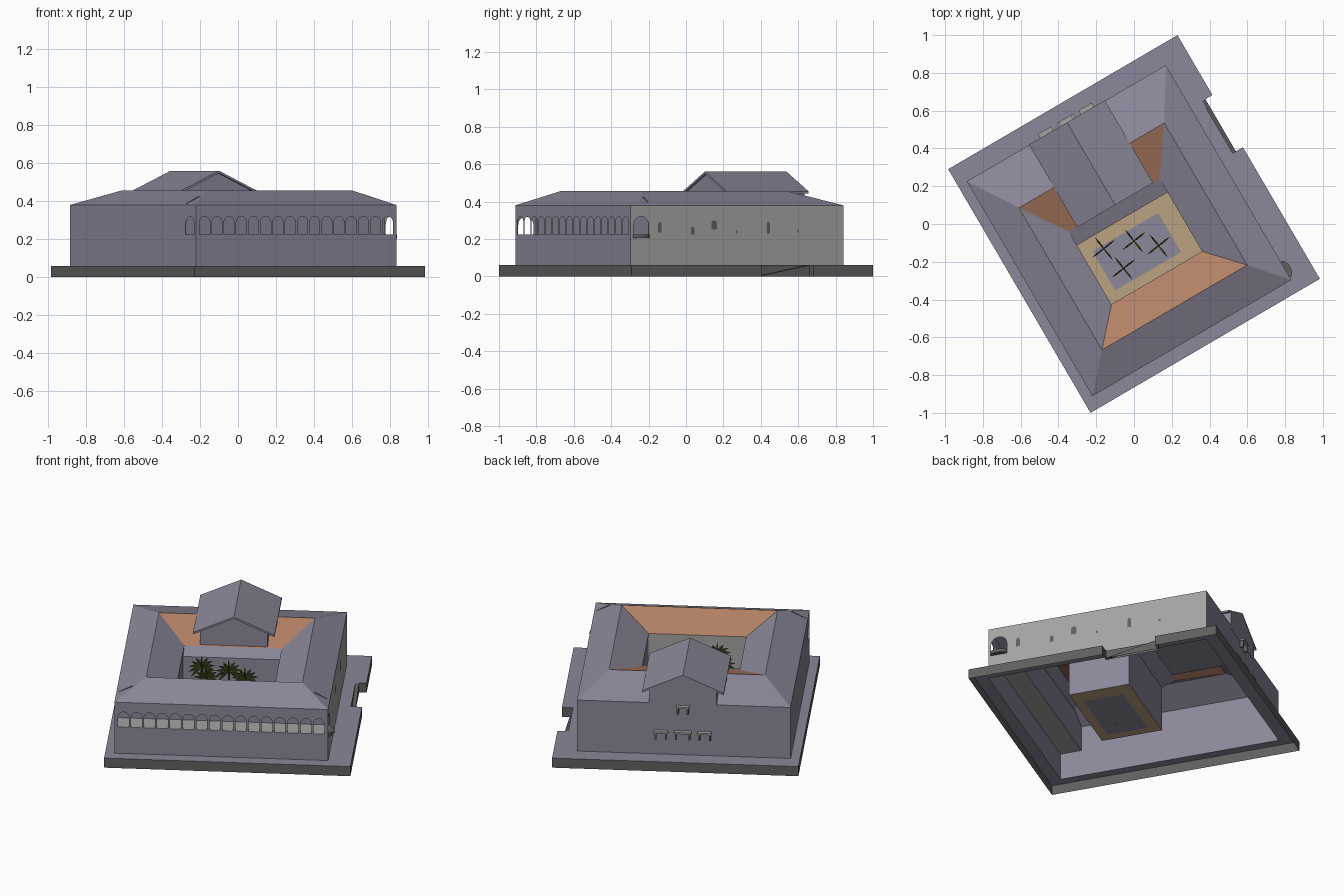
import bpy, bmesh, math
from mathutils import Matrix, Vector

if "Cube" in bpy.data.objects:
    bpy.data.objects.remove(bpy.data.objects["Cube"])

ROT = Matrix.Rotation(math.radians(30.3), 4, 'Z')   # the whole building is turned on plan

def mat(name, r, g, b):
    m = bpy.data.materials.new(name)
    m.diffuse_color = (r, g, b, 1)
    m.use_nodes = True
    m.node_tree.nodes["Principled BSDF"].inputs["Base Color"].default_value = m.diffuse_color
    return m

LAV = mat("lavender_render", 0.26, 0.245, 0.32)
STONE = mat("light_stone", 0.37, 0.37, 0.365)
DARK = mat("dark_plinth", 0.115, 0.115, 0.115)
TILE = mat("terracotta", 0.45, 0.215, 0.13)
TAN = mat("sand_paving", 0.50, 0.37, 0.22)
LEAF = mat("palm_green", 0.05, 0.08, 0.01)

def finish(name, bm, mats):
    me = bpy.data.meshes.new(name)
    bm.transform(ROT)
    bm.to_mesh(me)
    bm.free()
    for m in mats:
        me.materials.append(m)
    ob = bpy.data.objects.new(name, me)
    bpy.context.collection.objects.link(ob)
    return ob

def faces(name, polys, *mats, idx=None):
    bm = bmesh.new()
    for i, p in enumerate(polys):
        f = bm.faces.new([bm.verts.new(q) for q in p])
        f.material_index = idx[i] if idx else 0
    return finish(name, bm, mats)

def flat(name, loops, normal, m):
    """Flat sheet: first loop is the outline, the others are holes."""
    bm = bmesh.new()
    edges = []
    for lp in loops:
        vs = [bm.verts.new(p) for p in lp]
        edges += [bm.edges.new((vs[i], vs[i - 1])) for i in range(len(vs))]
    bmesh.ops.triangle_fill(bm, use_beauty=True, use_dissolve=False, edges=edges, normal=normal)
    return finish(name, bm, [m])

def box(name, lo, hi, m):
    bm = bmesh.new()
    bmesh.ops.create_cube(bm, size=1)
    for v in bm.verts:
        v.co = [lo[i] if v.co[i] < 0 else hi[i] for i in range(3)]
    return finish(name, bm, [m])

def prism(name, prof, v0, v1, m):
    """Profile in (u, z) swept along v."""
    a = [(u, v0, z) for u, z in prof]
    b = [(u, v1, z) for u, z in prof]
    n = len(prof)
    sides = [[a[i - 1], a[i], b[i], b[i - 1]] for i in range(n)]
    return faces(name, [a, b[::-1]] + sides, m)

def rect(u0, u1, v0, v1, z):
    return [(u0, v0, z), (u1, v0, z), (u1, v1, z), (u0, v1, z)]

def arch(c, w, z0, z1, n=10):
    """Arch outline as (along, z) points."""
    r = w / 2
    return [(c - r, z0), (c + r, z0)] + [
        (c + r * math.cos(math.pi * i / n), z1 - r + r * math.sin(math.pi * i / n)) for i in range(n + 1)]

# main sizes in the building's own frame
U0, U1, V0, V1 = -0.65, 0.57, -0.676, 0.641       # outer walls
CU0, CU1, CV0, CV1 = -0.318, 0.238, -0.307, 0.14  # courtyard opening
BU, BV, BZ, EZ = 0.703, 0.747, 0.06, 0.38

# plinth with a notch and a ramp
out = [(-BU, -BV), (BU, -BV), (BU, 0.06), (0.64, 0.06), (0.64, 0.38), (BU, 0.38), (BU, BV), (-BU, BV)]
flat("plinth_top", [[(u, v, BZ) for u, v in out], rect(U0, U1, V0, V1, BZ)], (0, 0, 1), LAV)
faces("plinth_sides", [[(*out[i - 1], 0), (*out[i], 0), (*out[i], BZ), (*out[i - 1], BZ)]
                       for i in range(len(out))], DARK)
faces("ramp", [[(0.64, 0.06, 0), (0.66, 0.06, 0), (0.66, 0.38, BZ), (0.64, 0.38, BZ)],
               [(0.66, 0.06, 0), (0.66, 0.38, 0), (0.66, 0.38, BZ)]], DARK)

# outer walls; the front has a row of arches, the sides one arch each
pitch = (U1 - U0 - 0.03) / 16
arches = [[(u, V0, z) for u, z in arch(U0 + 0.015 + pitch * (i + 0.5), 0.062, 0.225, 0.32)] for i in range(16)]
flat("arcade_wall", [[(U0, V0, BZ), (U1, V0, BZ), (U1, V0, EZ), (U0, V0, EZ)]] + arches, (0, -1, 0), LAV)
for name, u, m in (("left_wall", U0, LAV), ("right_wall", U1, STONE)):
    hole = [(u, v, z) for v, z in arch(-0.612, 0.095, 0.225, 0.32)]
    flat(name, [[(u, V0, BZ), (u, V1, BZ), (u, V1, EZ), (u, V0, EZ)], hole],
         (1 if u > 0 else -1, 0, 0), m)
faces("back_wall", [[(U1, V1, BZ), (U0, V1, BZ), (U0, V1, EZ), (U1, V1, EZ)]], LAV)

# gallery behind the arcade
faces("gallery_floor", [rect(U0, U1, V0, -0.55, 0.225)], STONE)
faces("gallery_back", [[(U0, -0.55, 0.225), (U1, -0.55, 0.225), (U1, -0.55, 0.38), (0.49, -0.55, 0.425),
                        (-0.565, -0.55, 0.425), (U0, -0.55, 0.38)]], LAV)

# hollow roof ring: eaves, ridge, courtyard edge
rings = [rect(U0, U1, V0, V1, EZ), rect(-0.483, 0.408, -0.49, 0.381, 0.457), rect(CU0, CU1, CV0, CV1, 0.37)]
polys, idx = [], []
for k in range(2):
    for i in range(4):
        j = (i + 1) % 4
        polys.append([rings[k][i], rings[k][j], rings[k + 1][j], rings[k + 1][i]])
        idx.append(1 if k == 1 and i % 2 == 0 else 0)   # inner front and back slopes are tiled
faces("roof", polys, LAV, TILE, idx=idx)

# courtyard
LV = 0.055
bed = rect(-0.263, 0.14, -0.254, -0.014, BZ)
flat("courtyard_paving", [rect(CU0, CU1, CV0, LV, BZ), bed], (0, 0, 1), TAN)
faces("courtyard_bed", [bed], LAV)
walls = [[(u, CV0, BZ), (u, LV, BZ), (u, LV, 0.34), (u, CV1, 0.37), (u, CV0, 0.37)] for u in (CU0, CU1)]
walls.append([(CU1, LV, BZ), (CU0, LV, BZ), (CU0, LV, 0.34), (CU1, LV, 0.34)])
walls.append([(CU0, LV, 0.34), (CU1, LV, 0.34), (CU1, CV1, 0.37), (CU0, CV1, 0.37)])
walls.append([(CU0, CV0, BZ), (CU1, CV0, BZ), (CU1, CV0, 0.37), (CU0, CV0, 0.37)])
faces("courtyard_walls", walls, LAV, STONE, idx=[0, 0, 0, 0, 1])

# raised gabled hall
prism("hall_walls", [(-0.228, 0.355), (0.157, 0.355), (0.157, 0.461), (-0.035, 0.548), (-0.228, 0.461)],
      0.15, V1 + 0.001, LAV)
prism("hall_roof", [(-0.268, 0.443), (-0.035, 0.548), (0.197, 0.443), (0.197, 0.455), (-0.035, 0.56),
                    (-0.268, 0.455)], 0.137, 0.643, LAV)

# small balconies with brackets and rails on the back wall
for n, (c, w, z) in enumerate([(-0.16, 0.08, 0.2), (-0.035, 0.10, 0.2), (0.09, 0.08, 0.2), (-0.035, 0.075, 0.36)]):
    box(f"balcony_slab_{n}", (c - w / 2, V1, z), (c + w / 2, V1 + 0.026, z + 0.01), STONE)
    for s in (-1, 1):
        u = c + s * w * 0.38
        box(f"balcony_bracket_{n}_{s}", (u - 0.005, V1, z - 0.04), (u + 0.005, V1 + 0.02, z), DARK)

# small openings and a half-round balcony on the right wall
for n, (v, w, z0, z1) in enumerate([(-0.496, 0.022, 0.235, 0.29), (-0.293, 0.022, 0.225, 0.265),
                                    (-0.16, 0.034, 0.25, 0.30), (-0.02, 0.012, 0.23, 0.245),
                                    (0.176, 0.02, 0.23, 0.29), (0.36, 0.012, 0.235, 0.25)]):
    faces(f"right_window_{n}", [[(U1 + 0.002, a, z) for a, z in arch(v, w, z0, z1, 6)]], DARK)
half = [(U1 + 0.03 * math.sin(math.pi * i / 8), -0.612 - 0.05 * math.cos(math.pi * i / 8)) for i in range(9)]
lo = [(u, v, 0.205) for u, v in half]
hi = [(u, v, 0.225) for u, v in half]
faces("side_balcony", [lo, hi] + [[lo[i], lo[i + 1], hi[i + 1], hi[i]] for i in range(8)], DARK)

# palms: crossed fans of narrow fronds on thin trunks
inv = ROT.inverted()
for n, (x, y) in enumerate([(-0.16, -0.13), (0.0, -0.09), (0.13, -0.115), (-0.055, -0.235)]):
    p = inv @ Vector((x, y, 0))
    box(f"palm_trunk_{n}", (p.x - 0.006, p.y - 0.006, BZ), (p.x + 0.006, p.y + 0.006, 0.32), LEAF)
    top = Vector((p.x, p.y, 0.315))
    polys = []
    for k in range(4):
        a = math.radians(8 + 90 * k)
        d, s = Vector((math.cos(a), math.sin(a), 0)), Vector((-math.sin(a), math.cos(a), 0))
        for e in (-35, -10, 15, 40, 65):
            er = math.radians(e)
            f = d * math.cos(er) + Vector((0, 0, math.sin(er)))
            g = -d * math.sin(er) + Vector((0, 0, math.cos(er)))
            tip = top + f * 0.08 - Vector((0, 0, 0.012))
            mid = top + f * 0.045
            for w in (g * 0.009, s * 0.005):
                polys.append([top, mid - w, tip, mid + w])
    faces(f"palm_fronds_{n}", polys, LEAF)
